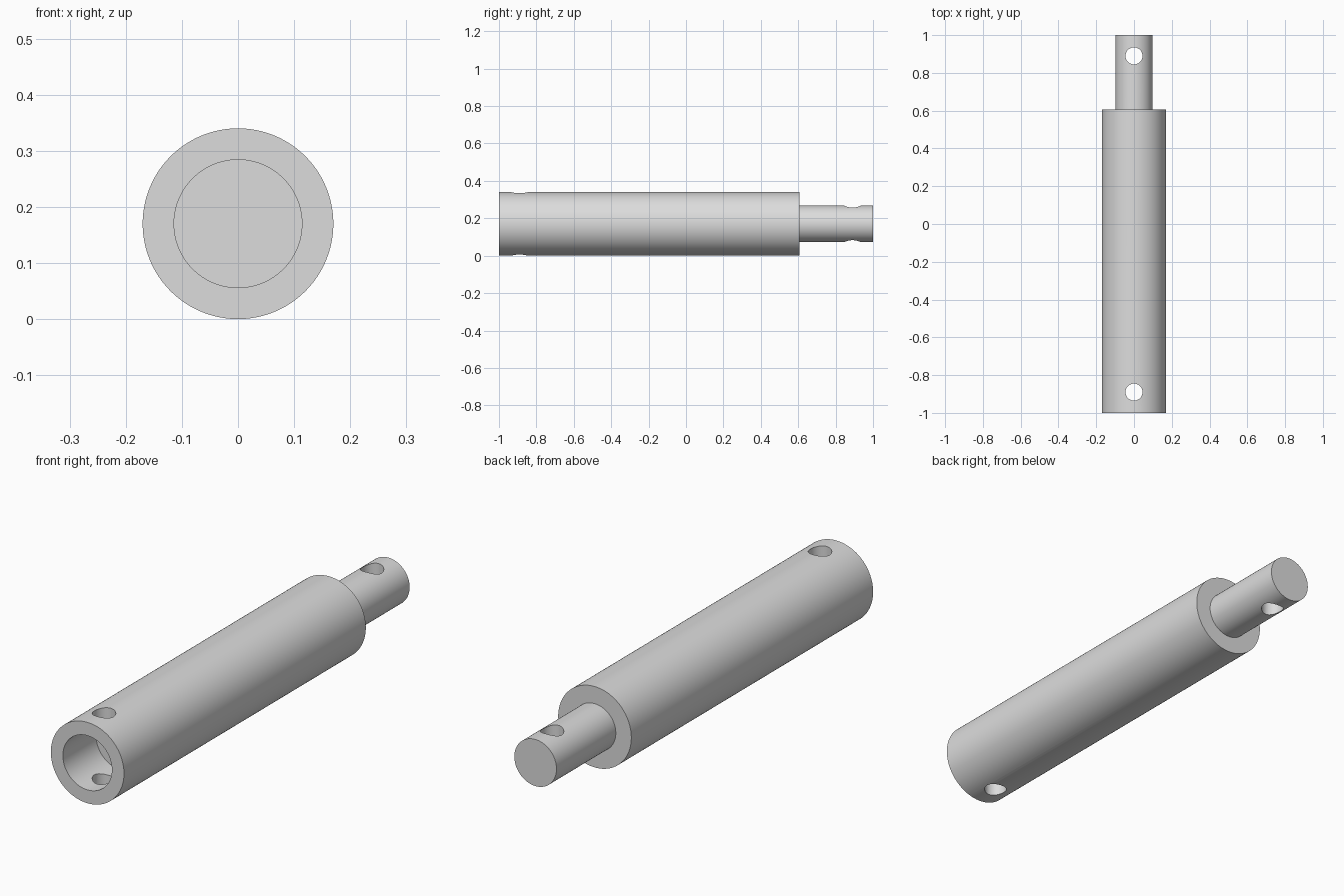
import bpy, bmesh, math
from mathutils import Matrix, Vector

default = bpy.data.objects.get("Cube")
if default:
    bpy.data.objects.remove(default, do_unlink=True)

BODY_R, BORE_R, SHANK_R, PIN_R = 0.17, 0.114, 0.098, 0.045
SHOULDER_Y, BORE_Y, PIN_Y = 0.606, -0.78, 0.89
SEGMENTS = 96

steel = bpy.data.materials.new("grey steel")
steel.use_nodes = True
grey = (0.72, 0.72, 0.72, 1)
steel.diffuse_color = grey
steel.node_tree.nodes["Principled BSDF"].inputs["Base Color"].default_value = grey


def make_object(name, bm):
    mesh = bpy.data.meshes.new(name)
    bmesh.ops.recalc_face_normals(bm, faces=bm.faces)
    bm.to_mesh(mesh)
    bm.free()
    mesh.materials.append(steel)
    obj = bpy.data.objects.new(name, mesh)
    bpy.context.collection.objects.link(obj)
    return obj


def lathe(name, profile):
    """Turn (radius, y) points around the long axis, closing both ends with discs."""
    bm = bmesh.new()
    rings = []
    for r, y in profile:
        ring = []
        for i in range(SEGMENTS):
            a = math.tau * i / SEGMENTS
            ring.append(bm.verts.new((r * math.cos(a), y, BODY_R + r * math.sin(a))))
        rings.append(ring)
    for a, b in zip(rings, rings[1:]):
        for i in range(SEGMENTS):
            j = (i + 1) % SEGMENTS
            bm.faces.new((a[i], a[j], b[j], b[i]))
    bm.faces.new(rings[0])
    bm.faces.new(rings[-1])
    return make_object(name, bm)


# Turned rod: blind socket at the front, wide body, narrow shank at the back
rod = lathe("extension_rod", [
    (BORE_R, BORE_Y), (BORE_R, -1), (BODY_R, -1),
    (BODY_R, SHOULDER_Y), (SHANK_R, SHOULDER_Y), (SHANK_R, 1)])

# Vertical pin holes through the socket and the shank
for name, y in (("socket_pin_cutter", -PIN_Y), ("shank_pin_cutter", PIN_Y)):
    bm = bmesh.new()
    bmesh.ops.create_cone(bm, cap_ends=True, segments=48, radius1=PIN_R,
                          radius2=PIN_R, depth=0.6,
                          matrix=Matrix.Translation(Vector((0, y, BODY_R))))
    cutter = make_object(name, bm)
    cutter.hide_render = True
    cut = rod.modifiers.new(name, 'BOOLEAN')
    cut.operation = 'DIFFERENCE'
    cut.solver = 'EXACT'
    cut.object = cutter
    bpy.context.view_layer.objects.active = rod
    bpy.ops.object.modifier_apply(modifier=cut.name)
    bpy.data.objects.remove(cutter, do_unlink=True)

# Smooth round walls, crisp rims
bpy.ops.object.select_all(action='DESELECT')
rod.select_set(True)
bpy.context.view_layer.objects.active = rod
bpy.ops.object.shade_smooth_by_angle(angle=math.radians(30))
